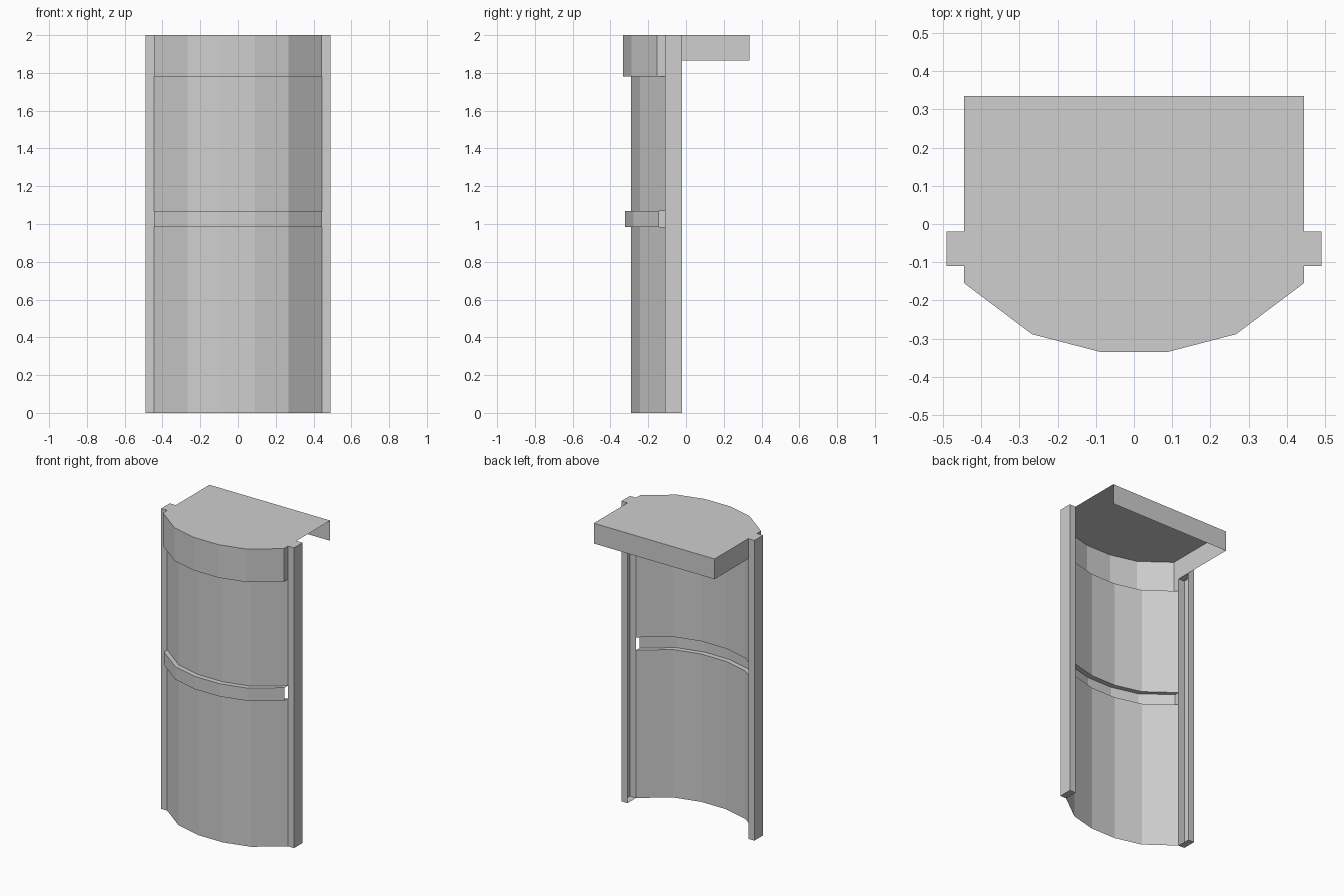
import bpy, bmesh

cube = bpy.data.objects.get("Cube")
if cube:
    bpy.data.objects.remove(cube, do_unlink=True)

# One plain grey for the whole panel
GREY = (0.62, 0.62, 0.62, 1)
grey = bpy.data.materials.new("plain_grey")
grey.use_nodes = True
grey.diffuse_color = GREY
grey.node_tree.nodes["Principled BSDF"].inputs["Base Color"].default_value = GREY

HALF, OUTER = 0.445, 0.49          # inner and outer half widths
FRONT, REAR, BACK = -0.11, -0.02, 0.335
TOP, SKIRT_Z = 2.0, 1.865
BAND_LOW, BAND_HIGH, HEADER_Z = 0.985, 1.07, 1.78
BAND_OUT, HEADER_OUT = 0.034, 0.044


def curve(out=0.0):
    """Faceted bowed front, left to right, pushed forward by out."""
    half = [(0.09, -0.29), (0.267, -0.244), (HALF, FRONT)]
    pts = [(-x, y) for x, y in reversed(half)] + half
    return [(x, y - out) for x, y in pts]


def wall(bm, path, z0, z1):
    """Upright sheet along a path."""
    for a, b in zip(path, path[1:]):
        bm.faces.new([bm.verts.new(p) for p in
                      ((*a, z0), (*b, z0), (*b, z1), (*a, z1))])


def flat(bm, outline, z, up=True):
    """Level sheet filling an anticlockwise outline."""
    pts = outline if up else outline[::-1]
    bm.faces.new([bm.verts.new((x, y, z)) for x, y in pts])


def ledge(bm, out, z, up):
    """Level strip joining the panel to a raised band."""
    inner, outer = curve(), curve(out)
    for i in range(len(inner) - 1):
        flat(bm, [outer[i], outer[i + 1], inner[i + 1], inner[i]], z, up)


def finish(name, bm):
    bmesh.ops.remove_doubles(bm, verts=bm.verts, dist=0.0005)
    mesh = bpy.data.meshes.new(name)
    bm.to_mesh(mesh)
    bm.free()
    mesh.materials.append(grey)
    bpy.context.collection.objects.link(bpy.data.objects.new(name, mesh))


# Bowed panels below and above the middle band
for name, low, high in (("lower_panel", 0, BAND_LOW),
                        ("upper_panel", BAND_HIGH, HEADER_Z)):
    bm = bmesh.new()
    wall(bm, curve(), low, high)
    finish(name, bm)

# Raised middle band, closed at its -x end only
bm = bmesh.new()
wall(bm, [(-HALF, FRONT)] + curve(BAND_OUT), BAND_LOW, BAND_HIGH)
ledge(bm, BAND_OUT, BAND_LOW, False)
ledge(bm, BAND_OUT, BAND_HIGH, True)
finish("middle_band", bm)

# Raised header band, closed at both ends
bm = bmesh.new()
wall(bm, [(-HALF, FRONT)] + curve(HEADER_OUT) + [(HALF, FRONT)], HEADER_Z, TOP)
ledge(bm, HEADER_OUT, HEADER_Z, False)
finish("header_band", bm)

# Top plate with a skirt on the back and the -x side
bm = bmesh.new()
flat(bm, curve(HEADER_OUT) + [(HALF, BACK), (-HALF, BACK)], TOP)
wall(bm, [(HALF, BACK), (-HALF, BACK), (-HALF, REAR)], SKIRT_Z, TOP)
finish("top_plate", bm)

# Side channels, open towards the inside below the skirt height
for name, s in (("left_channel", 1), ("right_channel", -1)):
    bm = bmesh.new()
    path = [(s * HALF, FRONT), (s * OUTER, FRONT),
            (s * OUTER, REAR), (s * HALF, REAR)][::s]
    wall(bm, path, 0, TOP)
    wall(bm, [path[-1], path[0]], SKIRT_Z, TOP)
    flat(bm, path, 0, False)
    flat(bm, path, SKIRT_Z, False)
    flat(bm, path, TOP)
    finish(name, bm)
